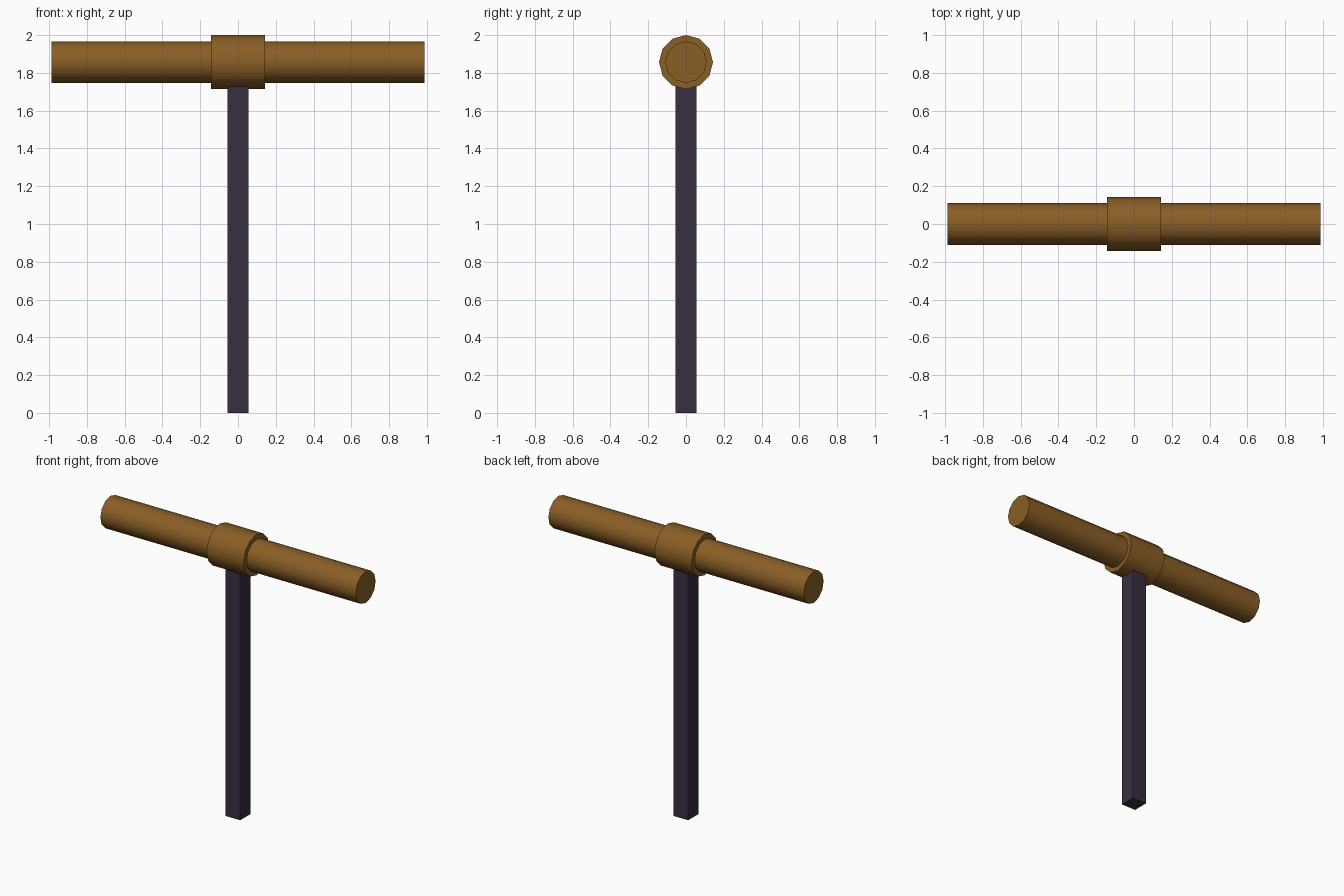
import bpy, math

if "Cube" in bpy.data.objects:
    bpy.data.objects.remove(bpy.data.objects["Cube"])

def material(name, rgb):
    m = bpy.data.materials.new(name)
    m.diffuse_color = (*rgb, 1.0)
    m.use_nodes = True
    m.node_tree.nodes["Principled BSDF"].inputs["Base Color"].default_value = m.diffuse_color
    return m

wood = material("brown_wood", (0.255, 0.112, 0.019))
iron = material("dark_iron", (0.040, 0.028, 0.050))
AXIS_Z = 1.857

def bar(name, radius, length):
    # twelve-sided cylinder lying along x, with a corner at the very top
    bpy.ops.mesh.primitive_cylinder_add(vertices=12, radius=radius, depth=length,
                                        location=(0, 0, AXIS_Z),
                                        rotation=(0, math.pi / 2, 0))
    ob = bpy.context.object
    ob.name = name
    ob.data.materials.append(wood)
    bpy.ops.object.shade_smooth_by_angle(angle=math.radians(35))
    return ob

# Crossbar and the thicker collar around its middle
bar("crossbar", 0.11, 1.975)
bar("collar", 0.143, 0.286)

# Square post running up into the collar
POST_TOP = 1.80
bpy.ops.mesh.primitive_cube_add(size=1, location=(0, 0, POST_TOP / 2))
post = bpy.context.object
post.name = "post"
post.scale = (0.112, 0.112, POST_TOP)
post.data.materials.append(iron)
